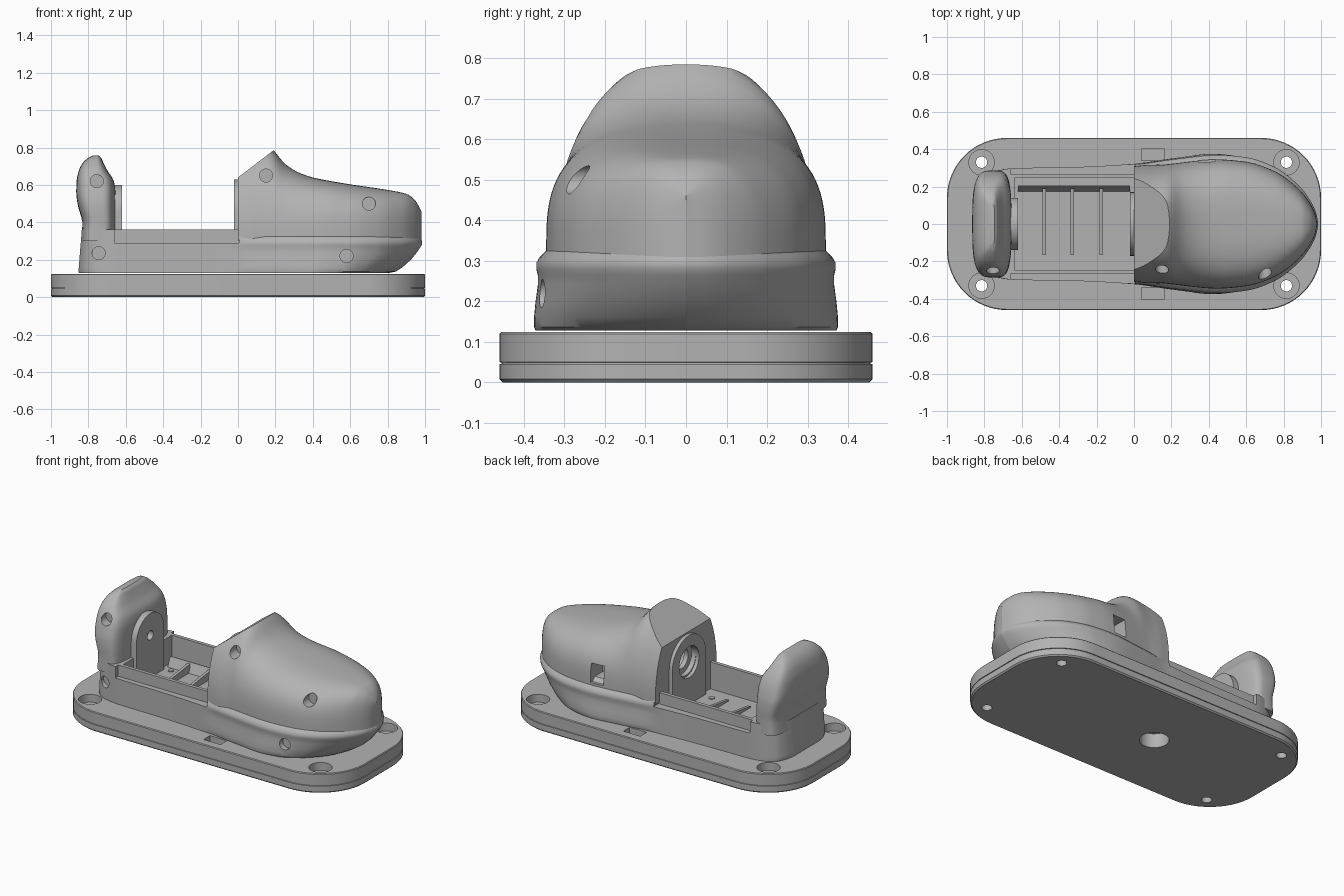
import bpy, bmesh
from math import sin, cos, pi, radians
from mathutils import Vector

if "Cube" in bpy.data.objects:
    bpy.data.objects.remove(bpy.data.objects["Cube"])

grey = bpy.data.materials.new("plain grey")
grey.use_nodes = True
grey.diffuse_color = (0.45, 0.45, 0.45, 1)
grey.node_tree.nodes["Principled BSDF"].inputs["Base Color"].default_value = grey.diffuse_color


def finish(name, bm):
    bmesh.ops.recalc_face_normals(bm, faces=bm.faces)
    mesh = bpy.data.meshes.new(name)
    bm.to_mesh(mesh)
    bm.free()
    mesh.materials.append(grey)
    obj = bpy.data.objects.new(name, mesh)
    bpy.context.collection.objects.link(obj)
    return obj


def loft(rings):
    """Closed rings of points joined into a capped skin."""
    bm = bmesh.new()
    loops = [[bm.verts.new(p) for p in ring] for ring in rings]
    n = len(loops[0])
    for a, b in zip(loops, loops[1:]):
        for i in range(n):
            j = (i + 1) % n
            bm.faces.new((a[i], a[j], b[j], b[i]))
    bm.faces.new(loops[0])
    bm.faces.new(loops[-1])
    bmesh.ops.remove_doubles(bm, verts=bm.verts, dist=0.0005)
    return bm


def curve(points):
    """Smooth interpolation through (x, value) points without overshoot."""
    xs, ys = zip(*points)
    d = [(ys[i + 1] - ys[i]) / (xs[i + 1] - xs[i]) for i in range(len(xs) - 1)]
    m = [d[0]] + [2 * a * b / (a + b) if a * b > 0 else 0 for a, b in zip(d, d[1:])] + [d[-1]]

    def value(x):
        x = min(max(x, xs[0]), xs[-1])
        i = max(k for k in range(len(d)) if xs[k] <= x)
        h = xs[i + 1] - xs[i]
        t = (x - xs[i]) / h
        return (ys[i] * (1 + 2 * t) * (1 - t) ** 2 + m[i] * h * t * (1 - t) ** 2
                + ys[i + 1] * t * t * (3 - 2 * t) + m[i + 1] * h * t * t * (t - 1))
    return value


def box(x0, x1, y0, y1, z0, z1):
    return loft([[(x0, y0, z), (x1, y0, z), (x1, y1, z), (x0, y1, z)] for z in (z0, z1)])


def cylinder(start, end, r, r2=None, n=32):
    start, end = Vector(start), Vector(end)
    turn = (end - start).to_track_quat("Z", "Y")
    circle = [turn @ Vector((cos(2 * pi * i / n), sin(2 * pi * i / n), 0)) for i in range(n)]
    return loft([[p + v * q for v in circle] for p, q in ((start, r), (end, r2 or r))])


def cut(obj, *cutters):
    for bm in cutters:
        tool = finish("cutter", bm)
        tool.hide_render = True
        mod = obj.modifiers.new("cut", "BOOLEAN")
        mod.operation, mod.solver, mod.object = "DIFFERENCE", "EXACT", tool
        bpy.context.view_layer.objects.active = obj
        bpy.ops.object.modifier_apply(modifier=mod.name)
        bpy.data.objects.remove(tool)


def screw_hole(x, z, y):
    return cylinder((x, -0.6, z), (x, y, z), 0.035)


# Base plate with a seam groove, corner holes, slots and a round socket underneath
def plate_ring(z, inset, r=0.32):
    ring = []
    for k, (sx, sy) in enumerate(((1, 1), (-1, 1), (-1, -1), (1, -1))):
        for i in range(17):
            a = (k + i / 16) * pi / 2
            ring.append((sx * (1 - r) + (r - inset) * cos(a), sy * (0.46 - r) + (r - inset) * sin(a), z))
    return ring


levels = ((0, 0.008), (0.008, 0), (0.045, 0), (0.046, 0.005), (0.049, 0.005), (0.05, 0), (0.12, 0), (0.125, 0.004))
base = finish("base_plate", loft([plate_ring(*l) for l in levels]))
for sx in (-0.815, 0.815):
    for sy in (-0.33, 0.33):
        cut(base, cylinder((sx, sy, -1), (sx, sy, 1), 0.03), cylinder((sx, sy, 0.075), (sx, sy, 0.2), 0.068))
cut(base, box(0.04, 0.16, 0.34, 0.405, 0.06, 0.2), box(0.04, 0.16, -0.405, -0.34, 0.06, 0.2),
    cylinder((-0.15, 0, -0.1), (-0.15, 0, 0.09), 0.085))

# Lower shell: stacked outlines with a rim round the toe
outline = curve([(-0.86, 0.13), (-0.85, 0.18), (-0.82, 0.24), (-0.75, 0.282), (-0.65, 0.298), (-0.3, 0.305),
                 (0, 0.322), (0.2, 0.35), (0.45, 0.375), (0.6, 0.362), (0.75, 0.31), (0.88, 0.21),
                 (0.95, 0.115), (0.975, 0.055), (0.985, 0)])
toe_fade = curve([(-0.04, 0), (0.06, 1)])


def shell_ring(z, heel, toe, scale):
    side = []
    for i in range(81):
        x = 0.0625 - 0.9225 * cos(pi * i / 80)
        w = outline(x) * (1 + (scale - 1) * toe_fade(x))
        if x > 0.3:
            x = 0.3 + (x - 0.3) * (toe - 0.3) / 0.685
        elif x < -0.6:
            x = -0.6 + (x + 0.6) * (heel + 0.6) / -0.26
        side.append((x, w, z))
    return side + [(x, -y, z) for x, y, z in reversed(side[:-1])]


levels = ((0.128, -0.85, 0.80, 0.99), (0.137, -0.853, 0.845, 1), (0.16, -0.851, 0.88, 1), (0.2, -0.848, 0.925, 0.99),
          (0.24, -0.845, 0.957, 0.975), (0.265, -0.843, 0.974, 0.975), (0.28, -0.842, 0.983, 0.985),
          (0.295, -0.84, 0.985, 0.985), (0.308, -0.839, 0.981, 0.965), (0.322, -0.838, 0.972, 0.93),
          (0.34, -0.837, 0.96, 0.87), (0.362, -0.835, 0.94, 0.8))
shell = finish("lower_shell", loft([shell_ring(*l) for l in levels]))
cut(shell, box(-0.64, 0, -0.245, 0.245, 0.19, 0.6),
    box(-0.66, 0.005, 0.268, 0.5, 0.29, 0.6), box(-0.66, 0.005, -0.5, -0.268, 0.29, 0.6),
    screw_hole(-0.745, 0.235, -0.245), screw_hole(0.58, 0.22, -0.325))

# Toe cover: cross-sections swept along x, then sliced by the sloping rear facet
crown = curve([(0, 0.83), (0.1, 0.815), (0.17, 0.8), (0.2, 0.775), (0.23, 0.735), (0.27, 0.698), (0.33, 0.664),
               (0.4, 0.64), (0.6, 0.603), (0.8, 0.573), (0.9, 0.552), (0.94, 0.525), (0.965, 0.49), (0.98, 0.46)])
power = curve([(0.1, 2), (0.5, 2.9)])


def toe_section(x):
    w = outline(x * 0.985 / 0.98) * (0.96 - 0.04 * toe_fade(x - 0.1))
    n, top = power(x), crown(x)
    ring = [(x, w, 0.3)]
    for i in range(49):
        c, s = cos(pi * i / 48), sin(pi * i / 48)
        y = w * abs(c) ** (2 / n) * (1 if c > 0 else -1)
        ring.append((x, y, 0.34 + (top - 0.34) * abs(s) ** (2 / n)))
    return ring + [(x, -w, 0.3)]


bm = loft([toe_section(0.98 * sin(pi / 2 * i / 70)) for i in range(71)])
cutting = bmesh.ops.bisect_plane(bm, geom=bm.verts[:] + bm.edges[:] + bm.faces[:], plane_co=(0, 0, 0.64),
                                 plane_no=(-0.145, 0, 0.19), clear_outer=True)
bmesh.ops.holes_fill(bm, edges=[e for e in bm.edges if e.is_boundary])
toe = finish("toe_cover", bm)
cut(toe, screw_hole(0.15, 0.65, -0.18), screw_hole(0.7, 0.5, -0.235), box(0.345, 0.435, 0.22, 0.5, 0.34, 0.46),
    cylinder((-0.1, 0, 0.47), (0.1, 0, 0.47), 0.1))

# Heel post: rounded slices (height, back, front, half width)
slices = curve_data = ((0.3, -0.838, -0.655, 0.285), (0.4, -0.832, -0.655, 0.284), (0.44, -0.842, -0.655, 0.286),
                       (0.5, -0.858, -0.655, 0.284), (0.56, -0.865, -0.655, 0.272), (0.62, -0.863, -0.664, 0.252),
                       (0.68, -0.85, -0.70, 0.215), (0.72, -0.828, -0.72, 0.175), (0.745, -0.8, -0.732, 0.14),
                       (0.757, -0.775, -0.745, 0.11))
back, front, half = (curve([(s[0], s[k]) for s in slices]) for k in (1, 2, 3))


def heel_ring(z, n=64):
    mid, depth = (back(z) + front(z)) / 2, (front(z) - back(z)) / 2
    ring = []
    for i in range(n):
        c, s = cos(2 * pi * i / n), sin(2 * pi * i / n)
        ring.append((mid + depth * abs(c) ** 0.5 * (1 if c > 0 else -1),
                     half(z) * abs(s) ** 0.6 * (1 if s > 0 else -1), z))
    return ring


heel = finish("heel_post", loft([heel_ring(0.3 + 0.457 * sin(pi / 2 * i / 28)) for i in range(29)]))
cut(heel, screw_hole(-0.755, 0.62, -0.205))


# Arched bearing plates facing each other across the opening
def arch(name, x0, x1, z, r, hole):
    profile = [(r, 0.19)] + [(r * cos(pi * i / 24), z + r * sin(pi * i / 24)) for i in range(25)] + [(-r, 0.19)]
    obj = finish(name, loft([[(x, y, h) for y, h in profile] for x in (x0, x1)]))
    cut(obj, cylinder((x0 - 0.1, 0, z), (x1 + 0.1, 0, z), hole))
    return obj


arch("heel_bearing", -0.68, -0.62, 0.46, 0.14, 0.03)
arch("toe_bearing", -0.022, 0.02, 0.46, 0.17, 0.1)
ring = finish("bearing_ring", cylinder((0.03, 0, 0.47), (0.06, 0, 0.47), 0.1))
cut(ring, cylinder((0, 0, 0.47), (0.1, 0, 0.47), 0.065))

# Tray with ribs, a sloping rail and screw bosses
for i, x in enumerate((-0.48, -0.33, -0.175)):
    rib = [(-0.165, 0.185), (0.19, 0.185), (0.19, 0.245), (-0.165, 0.2)]
    finish(f"tray_rib_{i + 1}", loft([[(x + dx, y, z) for y, z in rib] for dx in (-0.009, 0.009)]))
rail = [(0.172, 0.185), (0.205, 0.185), (0.205, 0.25), (0.2, 0.25)]
finish("tray_rail", loft([[(x, y, z) for y, z in rail] for x in (-0.62, -0.022)]))
for x in (-0.575, -0.08):
    for y in (-0.145, 0.145):
        finish("tray_boss", cylinder((x, y, 0.185), (x, y, 0.195), 0.018))

# Smooth shading with crisp edges
for obj in bpy.context.collection.objects:
    if obj.type == "MESH" and grey.name in obj.data.materials:
        bpy.ops.object.select_all(action="DESELECT")
        obj.select_set(True)
        bpy.context.view_layer.objects.active = obj
        bpy.ops.object.shade_smooth_by_angle(angle=radians(32))
